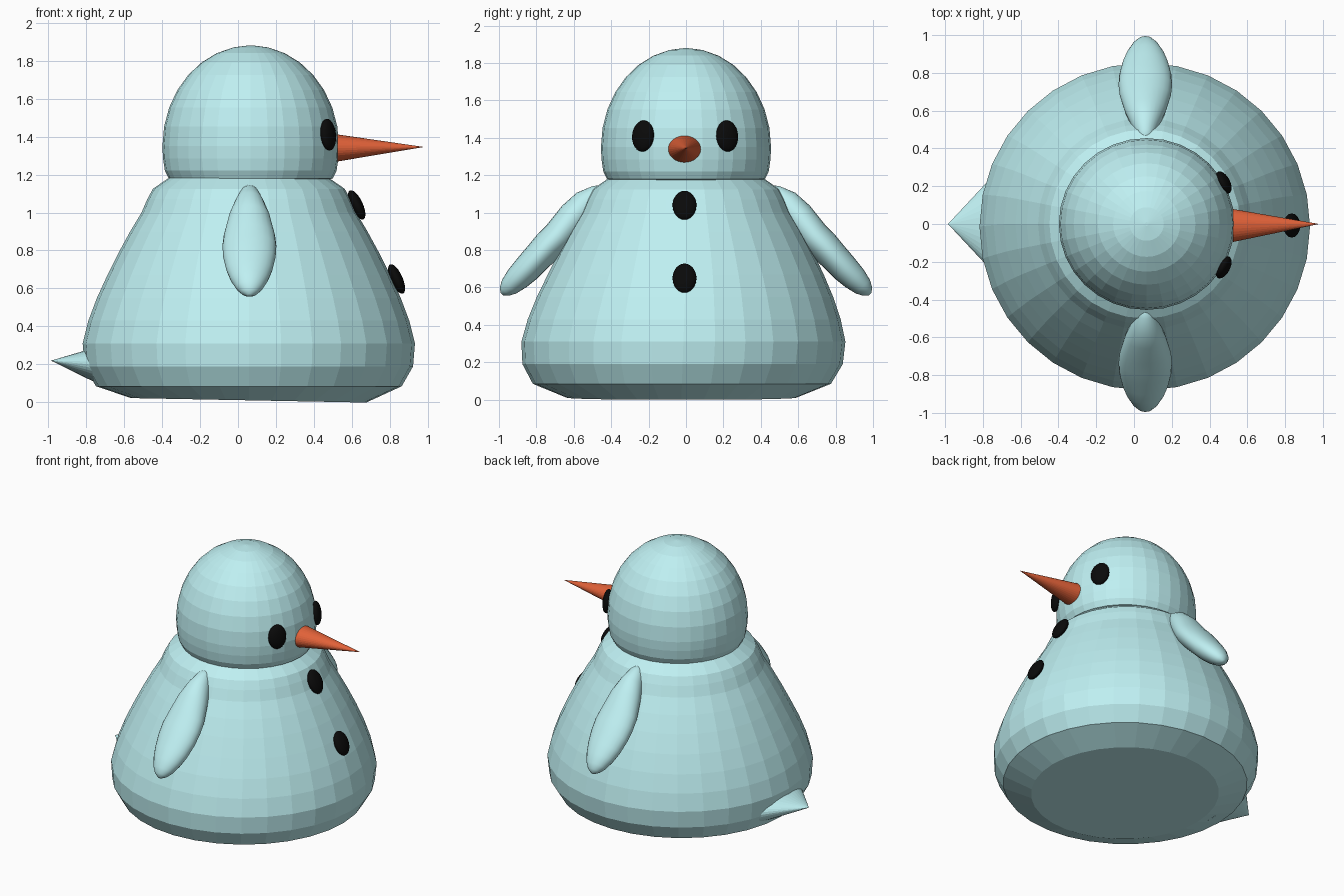
import bpy, bmesh
from math import sin, cos, pi, radians, sqrt
from mathutils import Matrix, Vector, Euler

if "Cube" in bpy.data.objects:
    bpy.data.objects.remove(bpy.data.objects["Cube"])


def material(name, rgb):
    m = bpy.data.materials.new(name)
    m.diffuse_color = (*rgb, 1)
    m.use_nodes = True
    m.node_tree.nodes["Principled BSDF"].inputs["Base Color"].default_value = m.diffuse_color
    return m


ICE = material("ice_blue", (0.52, 0.87, 0.89))
ORANGE = material("orange", (0.75, 0.12, 0.04))
BLACK = material("black", (0.003, 0.003, 0.003))


def finish(bm, name, mat, smooth=False):
    bmesh.ops.recalc_face_normals(bm, faces=bm.faces)
    me = bpy.data.meshes.new(name)
    bm.to_mesh(me)
    bm.free()
    me.materials.append(mat)
    for p in me.polygons:
        p.use_smooth = smooth
    ob = bpy.data.objects.new(name, me)
    bpy.context.collection.objects.link(ob)
    return ob


def loft(name, rings, mat, smooth=False):
    """Skin a list of point rings and cap both ends."""
    bm = bmesh.new()
    rows = [[bm.verts.new(p) for p in ring] for ring in rings]
    n = len(rows[0])
    for a, b in zip(rows, rows[1:]):
        for i in range(n):
            j = (i + 1) % n
            bm.faces.new((a[i], a[j], b[j], b[i]))
    bm.faces.new(rows[0])
    bm.faces.new(rows[-1])
    return finish(bm, name, mat, smooth)


def oval(cx, cy, z, rx, ry, n=32):
    return [Vector((cx + rx * cos(2 * pi * i / n), cy + ry * sin(2 * pi * i / n), z)) for i in range(n)]


# Pear-shaped body: (z, radius)
profile = [(0.012, 0.62), (0.085, 0.805), (0.19, 0.865), (0.31, 0.875), (0.43, 0.845),
           (0.55, 0.80), (0.67, 0.745), (0.79, 0.685), (0.90, 0.625), (1.00, 0.565),
           (1.07, 0.535), (1.125, 0.505), (1.18, 0.425), (1.22, 0.36)]
body = [oval(0.057, -0.025 * max(0, 1 - z / 0.7), z, r, r * 0.99) for z, r in profile]
for p in body[0]:                       # slightly uneven foot
    p.z = max(0, 0.012 - 0.019 * p.x)
loft("body", body, ICE)

# Domed head with a tucked-in underside
head = [(1.14, 0.33), (1.18, 0.432), (1.22, 0.452), (1.285, 0.462)]
head += [(1.35 + 0.53 * sin(a), 0.465 * cos(a)) for a in [radians(11.25 * k) for k in range(8)]]
head.append((1.88, 0.01))
loft("head", [oval(0.067, 0, z, r, r * 0.978) for z, r in head], ICE)

# Flipper arms: (y, z, half width, half thickness) along the centre line
path = [(0.43, 1.14, 0.015, 0.015), (0.47, 1.11, 0.045, 0.045), (0.53, 1.055, 0.075, 0.075),
        (0.60, 0.98, 0.108, 0.085), (0.68, 0.88, 0.135, 0.085), (0.735, 0.825, 0.142, 0.084),
        (0.79, 0.765, 0.138, 0.08), (0.85, 0.70, 0.122, 0.076), (0.90, 0.65, 0.10, 0.068),
        (0.945, 0.605, 0.07, 0.053), (0.97, 0.58, 0.043, 0.034), (0.985, 0.565, 0.012, 0.01)]
for side, label in ((1, "back_arm"), (-1, "front_arm")):
    rings = []
    for y, z, w, t in path:
        ring = []
        for i in range(24):
            a = 2 * pi * i / 24
            ring.append((0.06 + w * cos(a), side * (y + 0.72 * t * sin(a)), z + 0.69 * t * sin(a)))
        rings.append(ring)
    loft(label, rings, ICE, True)


def cone(name, tip, base, ry, rz, mat, n=32):
    bm = bmesh.new()
    t = bm.verts.new(tip)
    ring = [bm.verts.new((base[0], base[1] + ry * cos(2 * pi * i / n), base[2] + rz * sin(2 * pi * i / n)))
            for i in range(n)]
    for i in range(n):
        bm.faces.new((t, ring[i], ring[(i + 1) % n]))
    bm.faces.new(ring)
    return finish(bm, name, mat)


# Nose and tail
cone("nose", (0.98, 0, 1.345), (0.525, -0.008, 1.34), 0.087, 0.071, ORANGE)
cone("tail", (-0.985, 0, 0.22), (-0.63, 0, 0.185), 0.38, 0.14, ICE)


def bead(name, loc, yaw, pitch):
    """Flattened oval whose thin axis follows the surface normal."""
    bm = bmesh.new()
    bmesh.ops.create_uvsphere(bm, u_segments=24, v_segments=12, radius=1)
    rot = Euler((0, -radians(pitch), radians(yaw))).to_matrix().to_4x4()
    bm.transform(Matrix.Translation(loc) @ rot @ Matrix.Diagonal((0.032, 0.064, 0.084, 1)))
    finish(bm, name, BLACK, True)


# Eyes and buttons
bead("left_eye", (0.475, 0.22, 1.41), 28, 6)
bead("right_eye", (0.475, -0.23, 1.41), -28, 6)
bead("upper_button", (0.625, -0.008, 1.04), 0, 25)
bead("lower_button", (0.835, -0.008, 0.65), 0, 24)
